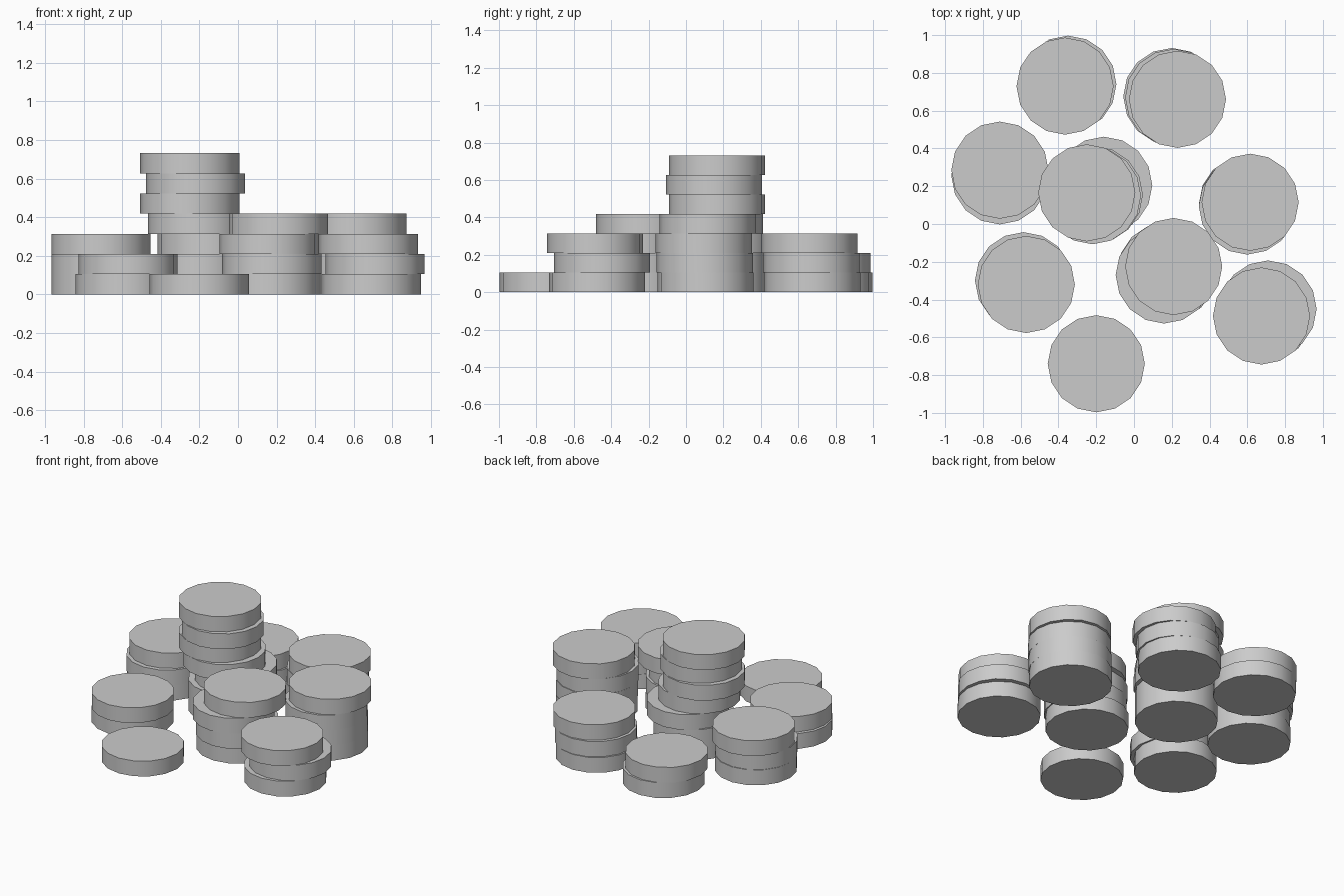
import bpy

if "Cube" in bpy.data.objects:
    bpy.data.objects.remove(bpy.data.objects["Cube"])

RADIUS = 0.257
THICK = 0.1045
SIDES = 16

# Disc centres (x, y) of each pile, listed from bottom to top
piles = {
    "tall_pile": [(-0.19, 0.18), (-0.19, 0.18), (-0.16, 0.205), (-0.21, 0.155),
                  (-0.25, 0.165), (-0.22, 0.15), (-0.25, 0.165)],
    "centre_pile": [(0.17, -0.25), (0.175, -0.26), (0.16, -0.27), (0.21, -0.225)],
    "right_pile": [(0.60, 0.105), (0.60, 0.10), (0.60, 0.095), (0.615, 0.115)],
    "left_pile": [(-0.71, 0.26), (-0.71, 0.255), (-0.71, 0.285)],
    "front_right_pile": [(0.69, -0.475), (0.71, -0.45), (0.675, -0.487)],
    "back_right_pile": [(0.20, 0.675), (0.21, 0.67), (0.23, 0.66)],
    "front_left_pile": [(-0.585, -0.30), (-0.57, -0.32)],
    "back_left_pile": [(-0.35, 0.74), (-0.365, 0.73)],
    "front_single": [(-0.20, -0.74)],
}


def disc(name, x, y, level):
    bpy.ops.mesh.primitive_cylinder_add(
        vertices=SIDES, radius=RADIUS, depth=THICK,
        location=(x, y, (level + 0.5) * THICK))
    bpy.context.object.name = name
    # Smooth rim, crisp flat faces
    bpy.ops.object.shade_smooth_by_angle(angle=0.7)


# Stack the discs
for pile, centres in piles.items():
    for level, (x, y) in enumerate(centres):
        disc(f"{pile}_disc_{level + 1}", x, y, level)
